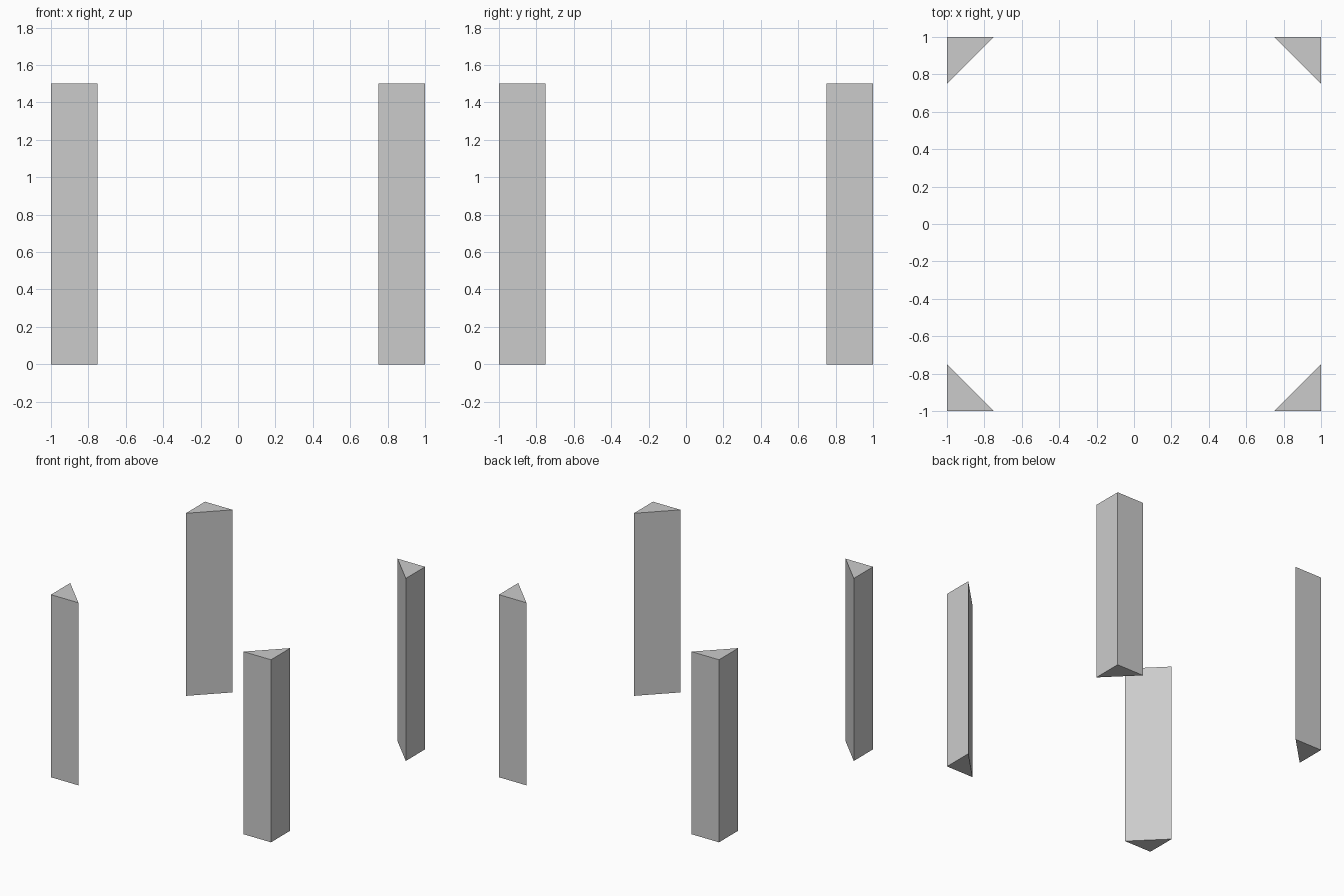
import bpy
import bmesh

if "Cube" in bpy.data.objects:
    bpy.data.objects.remove(bpy.data.objects["Cube"])

HALF = 1.0     # half width of the square footprint
LEG = 0.25     # length of each post's two outer sides
HEIGHT = 1.5


def corner_post(name, sx, sy):
    """Triangular post with its right angle on the footprint corner."""
    bm = bmesh.new()
    corner = [(HALF, HALF), (HALF - LEG, HALF), (HALF, HALF - LEG)]
    base = bm.faces.new([bm.verts.new((sx * x, sy * y, 0)) for x, y in corner])
    top = bmesh.ops.extrude_face_region(bm, geom=[base], use_keep_orig=True)
    verts = [g for g in top["geom"] if isinstance(g, bmesh.types.BMVert)]
    bmesh.ops.translate(bm, verts=verts, vec=(0, 0, HEIGHT))
    bmesh.ops.recalc_face_normals(bm, faces=bm.faces)
    mesh = bpy.data.meshes.new(name)
    bm.to_mesh(mesh)
    bm.free()
    bpy.context.collection.objects.link(bpy.data.objects.new(name, mesh))


# One post on each corner
for depth, sy in (("front", -1), ("back", 1)):
    for side, sx in (("left", -1), ("right", 1)):
        corner_post(f"{depth}_{side}_post", sx, sy)
